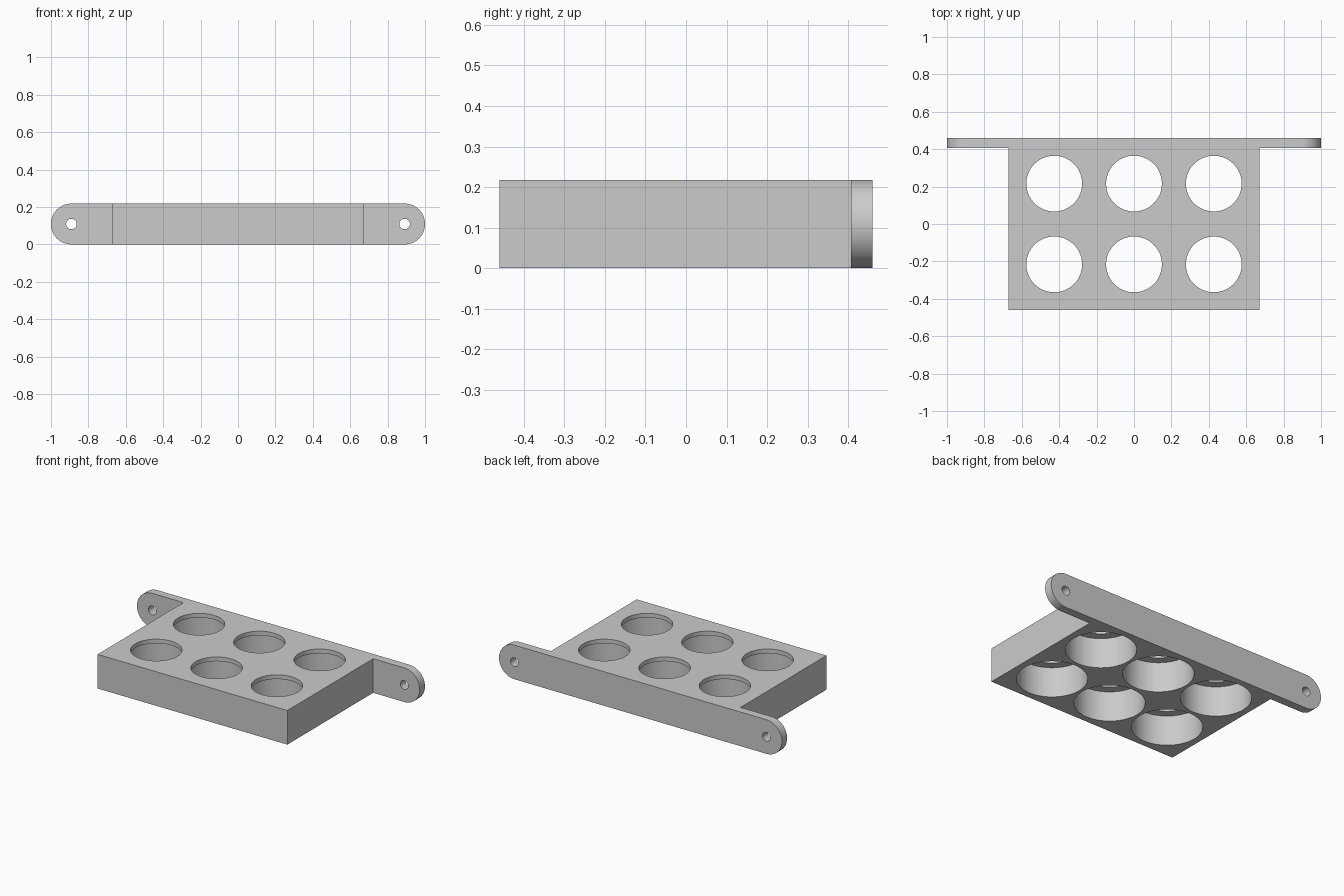
import bpy
import bmesh
from math import radians
from mathutils import Matrix

cube = bpy.data.objects.get("Cube")
if cube:
    bpy.data.objects.remove(cube, do_unlink=True)

HEIGHT = 0.218
DEPTH = 0.46         # half of the overall depth
BLOCK = 0.671        # half of the block width
EAR_FRONT = 0.407    # front face of the mounting ears
PITCH = 0.4265       # hole spacing across the block
LIP = 0.027          # thickness of the lip above each wide bore

grey = bpy.data.materials.new("plain grey")
grey.use_nodes = True
grey.diffuse_color = (0.6, 0.6, 0.6, 1)
grey.node_tree.nodes["Principled BSDF"].inputs["Base Color"].default_value = grey.diffuse_color


def add_object(name, bm):
    bmesh.ops.recalc_face_normals(bm, faces=bm.faces)
    mesh = bpy.data.meshes.new(name)
    bm.to_mesh(mesh)
    bm.free()
    mesh.materials.append(grey)
    obj = bpy.data.objects.new(name, mesh)
    bpy.context.collection.objects.link(obj)
    return obj


def add_cylinder(bm, centre, radius, length, sides, turn=0):
    matrix = Matrix.Translation(centre) @ Matrix.Rotation(radians(turn), 4, "X")
    bmesh.ops.create_cone(bm, cap_ends=True, segments=sides, radius1=radius,
                          radius2=radius, depth=length, matrix=matrix)


# Block and mounting ears: a closed prism on a T-shaped outline
half = [(BLOCK, -DEPTH), (BLOCK, EAR_FRONT), (1, EAR_FRONT), (1, DEPTH)]
outline = half + [(-x, y) for x, y in reversed(half)]
bm = bmesh.new()
bottom, top = [[bm.verts.new((x, y, z)) for x, y in outline] for z in (0, HEIGHT)]
bm.faces.new(bottom[::-1])
bm.faces.new(top)
for i in range(len(outline)):
    bm.faces.new((bottom[i - 1], bottom[i], top[i], top[i - 1]))

# Rounded ear ends
ends = [e for e in bm.edges
        if all(abs(v.co.x) > 0.99 for v in e.verts)
        and e.verts[0].co.x == e.verts[1].co.x
        and e.verts[0].co.z == e.verts[1].co.z]
bmesh.ops.bevel(bm, geom=ends, offset=HEIGHT / 2 - 0.0005, segments=16,
                profile=0.5, affect="EDGES")
holder = add_object("holder_block", bm)

# Cutters: narrow through holes with screw holes, then wide bores from below
narrow, wide = bmesh.new(), bmesh.new()
for column in (-1, 0, 1):
    for row in (-1, 1):
        x, y = column * PITCH, row * 0.216
        add_cylinder(narrow, (x, y, HEIGHT / 2), 0.149, 1, 64)
        add_cylinder(wide, (x, y, (HEIGHT - LIP) / 2 - 0.1), 0.203,
                     HEIGHT - LIP + 0.2, 64)
for side in (-1, 1):
    add_cylinder(narrow, (side * 0.891, EAR_FRONT, HEIGHT / 2), 0.028, 0.4, 32, 90)

bpy.context.view_layer.objects.active = holder
for name, cutter_mesh in (("hole_cutter", narrow), ("bore_cutter", wide)):
    cutter = add_object(name, cutter_mesh)
    cutter.hide_render = True
    mod = holder.modifiers.new(name, "BOOLEAN")
    mod.operation = "DIFFERENCE"
    mod.solver = "EXACT"
    mod.object = cutter
    bpy.ops.object.modifier_apply(modifier=mod.name)
    bpy.data.objects.remove(cutter, do_unlink=True)

# Smooth round walls, crisp edges
bpy.ops.object.select_all(action="DESELECT")
holder.select_set(True)
bpy.ops.object.shade_smooth_by_angle(angle=radians(30))
